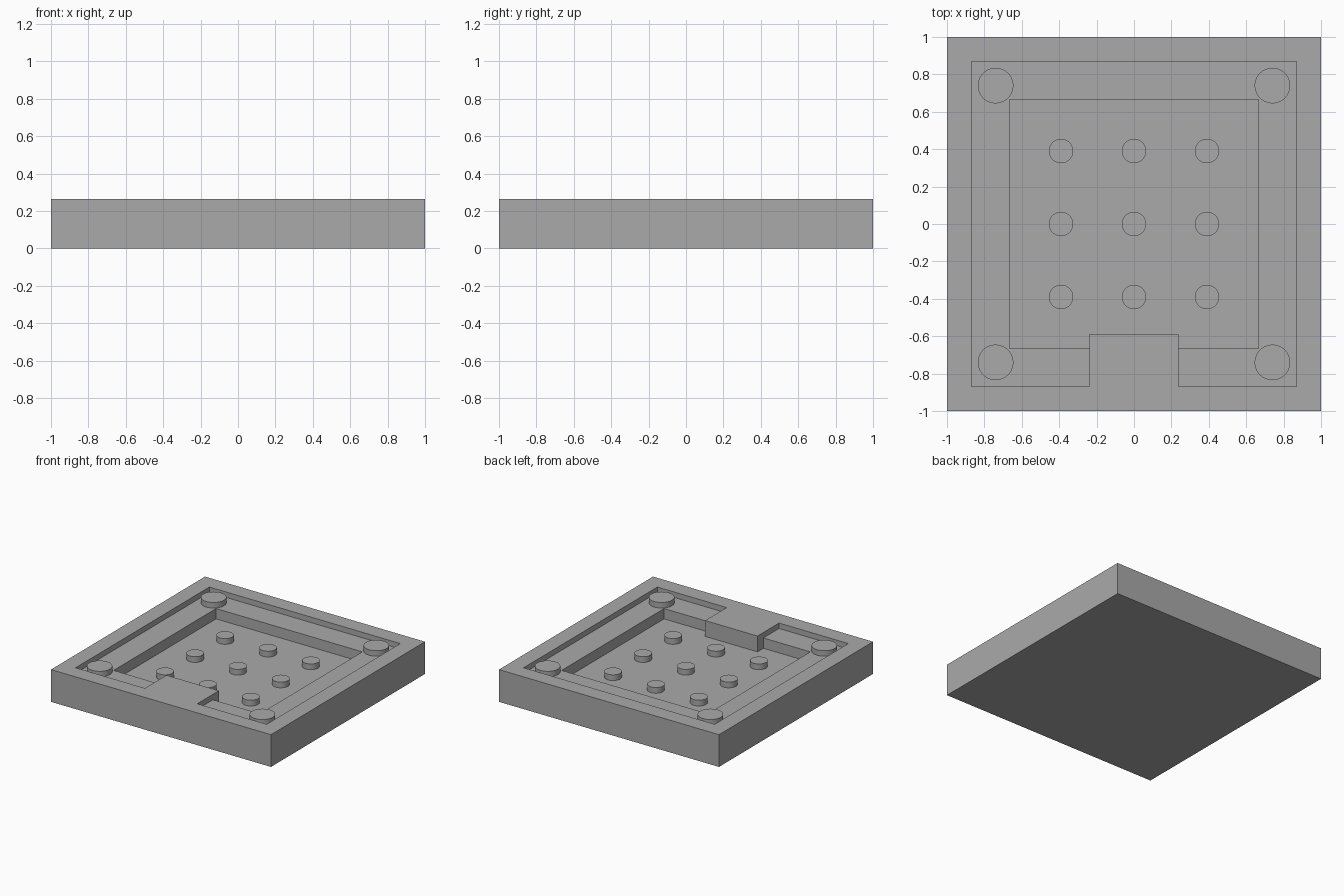
import bpy
import bmesh

if "Cube" in bpy.data.objects:
    bpy.data.objects.remove(bpy.data.objects["Cube"], do_unlink=True)

TOP, LEDGE, FLOOR, STUD_TOP = 0.265, 0.22, 0.135, 0.182

grey = bpy.data.materials.new("plain grey")
grey.use_nodes = True
colour = (0.4, 0.4, 0.4, 1)
grey.diffuse_color = colour
grey.node_tree.nodes["Principled BSDF"].inputs["Base Color"].default_value = colour


def prism(name, outline, z0, z1):
    """Extrude a flat outline between two heights."""
    bm = bmesh.new()
    face = bm.faces.new([bm.verts.new((x, y, z0)) for x, y in outline])
    grown = bmesh.ops.extrude_face_region(bm, geom=[face])["geom"]
    verts = [v for v in grown if isinstance(v, bmesh.types.BMVert)]
    bmesh.ops.translate(bm, vec=(0, 0, z1 - z0), verts=verts)
    bmesh.ops.recalc_face_normals(bm, faces=bm.faces)
    mesh = bpy.data.meshes.new(name)
    bm.to_mesh(mesh)
    bm.free()
    mesh.materials.append(grey)
    obj = bpy.data.objects.new(name, mesh)
    bpy.context.collection.objects.link(obj)
    return obj


def notched(r, half_width=0.238, tab_y=-0.588):
    """Square outline with the front tab left out of it."""
    return [(-r, -r), (-half_width, -r), (-half_width, tab_y), (half_width, tab_y),
            (half_width, -r), (r, -r), (r, r), (-r, r)]


def cut(target, cutter):
    cutter.hide_render = True
    mod = target.modifiers.new("cut", "BOOLEAN")
    mod.operation, mod.solver, mod.object = "DIFFERENCE", "EXACT", cutter
    bpy.context.view_layer.objects.active = target
    bpy.ops.object.modifier_apply(modifier=mod.name)
    bpy.data.objects.remove(cutter, do_unlink=True)


def peg(name, x, y, radius, z0, z1):
    bpy.ops.mesh.primitive_cylinder_add(vertices=64, radius=radius, depth=z1 - z0,
                                        location=(x, y, (z0 + z1) / 2))
    obj = bpy.context.object
    obj.name = name
    obj.data.materials.append(grey)
    bpy.ops.object.shade_smooth_by_angle()


# Tray body with a shallow ledge, a deeper pocket and a front tab
tray = prism("tray_body", [(-1, -1), (1, -1), (1, 1), (-1, 1)], 0, TOP)
cut(tray, prism("ledge_cutter", notched(0.868), LEDGE, TOP + 0.1))
cut(tray, prism("pocket_cutter", notched(0.665), FLOOR, TOP + 0.2))

# Corner discs standing on the ledge
for x in (-0.74, 0.74):
    for y in (-0.74, 0.74):
        peg("corner_disc", x, y, 0.095, LEDGE - 0.01, TOP)

# Grid of small studs on the pocket floor
for x in (-0.39, 0, 0.39):
    for y in (-0.39, 0, 0.39):
        peg("floor_stud", x, y, 0.065, FLOOR - 0.01, STUD_TOP)
